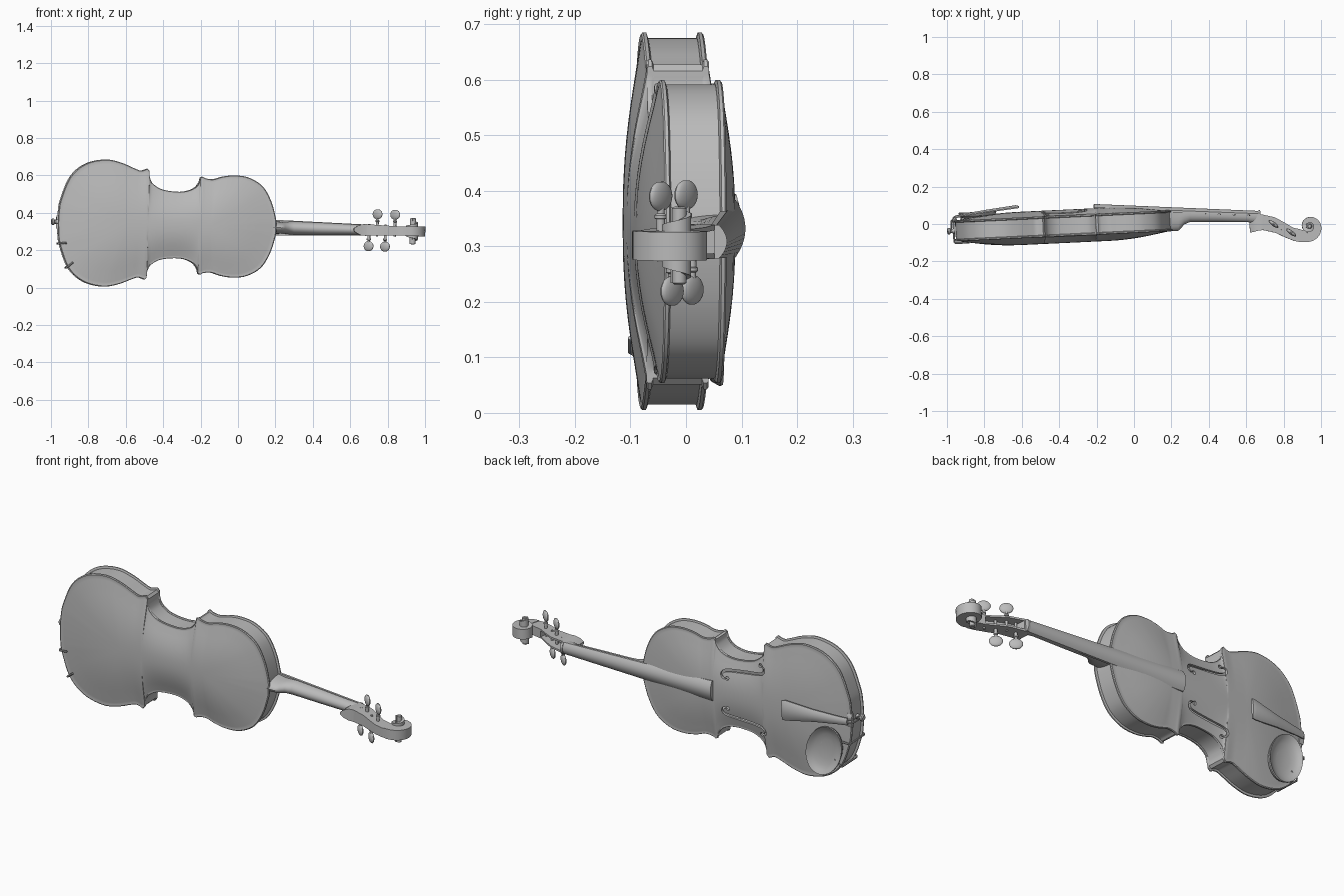
import bpy, bmesh, math
from mathutils import Vector, Matrix

cube = bpy.data.objects.get("Cube")
if cube:
    bpy.data.objects.remove(cube, do_unlink=True)

GREY = 0.5
mat = bpy.data.materials.new("plain grey")
mat.use_nodes = True
mat.diffuse_color = (GREY, GREY, GREY, 1)
mat.node_tree.nodes["Principled BSDF"].inputs["Base Color"].default_value = (GREY, GREY, GREY, 1)

# Instrument frame: x along the neck, y out of the belly, z across; slightly tilted in the world
POSE = Matrix.Translation((0, .008, .326)) @ Matrix.Rotation(.047, 4, 'Z') @ Matrix.Rotation(.0265, 4, 'Y')


def loft(name, rings, caps=True):
    """Skin a list of equal closed rings."""
    bm = bmesh.new()
    rows = [[bm.verts.new(p) for p in ring] for ring in rings]
    n = len(rows[0])
    for a, b in zip(rows, rows[1:]):
        for i in range(n):
            j = (i + 1) % n
            bm.faces.new((a[i], a[j], b[j], b[i]))
    if caps:
        bm.faces.new(rows[0])
        bm.faces.new(rows[-1])
    bmesh.ops.remove_doubles(bm, verts=bm.verts, dist=.00005)
    bmesh.ops.recalc_face_normals(bm, faces=bm.faces)
    mesh = bpy.data.meshes.new(name)
    bm.to_mesh(mesh)
    bm.free()
    mesh.transform(POSE)
    mesh.materials.append(mat)
    ob = bpy.data.objects.new(name, mesh)
    bpy.context.collection.objects.link(ob)
    return ob


def circle(centre, a, b, n=20):
    """Ellipse of points spanned by the vectors a and b."""
    c, a, b = Vector(centre), Vector(a), Vector(b)
    return [c + a * math.cos(t) + b * math.sin(t) for t in (math.tau * i / n for i in range(n))]


def turned(name, centre, axis, profile, n=20):
    """Turned part: profile is (distance along axis, radius)."""
    axis = Vector(axis).normalized()
    side = axis.orthogonal().normalized()
    other = axis.cross(side)
    return loft(name, [circle(Vector(centre) + axis * d, side * r, other * r, n) for d, r in profile])


def tube(name, path, normal, r):
    path, normal = [Vector(p) for p in path], Vector(normal).normalized()
    rings = []
    for i, p in enumerate(path):
        t = (path[min(i + 1, len(path) - 1)] - path[max(i - 1, 0)]).normalized()
        rings.append(circle(p, normal * r, t.cross(normal) * r, 10))
    return loft(name, rings)


def spline(pts, steps=5):
    """Catmull-Rom curve through 2D points."""
    p = [Vector(q) for q in pts]
    p = [2 * p[0] - p[1]] + p + [2 * p[-1] - p[-2]]
    out = []
    for a, b, c, d in zip(p, p[1:], p[2:], p[3:]):
        for k in range(steps):
            t = k / steps
            out.append(.5 * (2 * b + (c - a) * t + (2 * a - 5 * b + 4 * c - d) * t * t
                             + (3 * b - a - 3 * c + d) * t ** 3))
    return out + [p[-2]]


# Body outline, one half: lower bout, waist, upper bout, with sharp corners between
lower = [(-.967, 0), (-.964, .06), (-.953, .125), (-.905, .245), (-.825, .315), (-.72, .34),
         (-.635, .325), (-.565, .297), (-.53, .286), (-.495, .297)]
waist = [(-.484, .285), (-.482, .255), (-.464, .218), (-.41, .187), (-.315, .178), (-.25, .195),
         (-.218, .228), (-.21, .258)]
upper = [(-.198, .262), (-.18, .253), (-.14, .25), (-.09, .265), (-.025, .273), (.05, .263),
         (.125, .218), (.173, .138), (.2, .045), (.203, 0)]
half = spline(lower) + spline(waist) + spline(upper)
outline = half + [Vector((p.x, -p.y)) for p in reversed(half[1:-1])]


def body_ring(s, y):
    """Outline shrunk towards a spine on the centre line."""
    ring = []
    for u, v in outline:
        c = min(max(u, -.6), -.15)
        ring.append((c + (u - c) * s, y, v * s))
    return ring


def plate(name, side, arch):
    edge, thick, rim = .056, .012, .96
    levels = [i * .93 / 10 for i in range(11)]

    def height(s):
        return edge + arch * (1 - (s / rim) ** 2.2) ** 1.3
    prof = [(s, height(s) - thick) for s in levels]
    prof += [(.975, edge - thick), (1, edge - .009), (1, edge - .003), (.988, edge), (.965, edge - .001)]
    prof += [(s, height(s)) for s in reversed(levels)]
    return loft(name, [body_ring(s, side * y) for s, y in prof], caps=False)


back = plate("back_plate", -1, .036)
belly = plate("belly_plate", 1, .03)
loft("ribs", [body_ring(.97, y) for y in (-.047, .047)], caps=False)

# Sound holes cut through the belly
f_path = spline([(-.287, .078), (-.265, .078), (-.256, .097), (-.28, .115), (-.37, .125),
                 (-.46, .135), (-.489, .15), (-.488, .172), (-.465, .178)], 4)
for sign in (1, -1):
    rings = []
    for i, p in enumerate(f_path):
        t = f_path[min(i + 1, len(f_path) - 1)] - f_path[max(i - 1, 0)]
        n = Vector((-t.y, t.x)).normalized() * (.003 + .004 * math.sin(math.pi * i / (len(f_path) - 1)))
        a, b = p + n, p - n
        rings.append([(q.x, y, sign * q.y) for q, y in ((a, .03), (a, .13), (b, .13), (b, .03))])
    cutters = [loft("sound_hole_cutter", rings)]
    for end in (f_path[0], f_path[-1]):
        cutters.append(turned("eye_cutter", (end.x, .03, sign * end.y), (0, 1, 0), [(0, .01), (.1, .01)], 14))
    for cutter in cutters:
        mod = belly.modifiers.new("cut", 'BOOLEAN')
        mod.operation, mod.solver, mod.object = 'DIFFERENCE', 'EXACT', cutter
        bpy.context.view_layer.objects.active = belly
        bpy.ops.object.modifier_apply(modifier=mod.name)
        bpy.data.objects.remove(cutter, do_unlink=True)


def arched(x, base, side, peak, h, n=12):
    """Flat-bottomed section with a curved top."""
    top = [(x, base + side + (peak - side) * (1 - k * k), h * k) for k in (1 - 2 * i / n for i in range(n + 1))]
    return [(x, base, -h), (x, base, h)] + top


# Fingerboard, nut and neck
loft("fingerboard", [arched(-.21, .077, .014, .032, .052), arched(.665, .006, .01, .025, .03)])
loft("nut", [arched(x, .004, .016, .03, .03) for x in (.665, .677)])
neck = []
for x, bottom, top, h in [(.185, -.056, .046, .036), (.235, -.055, .042, .031), (.25, -.042, .04, .031),
                          (.268, -.023, .038, .033), (.3, -.011, .036, .036), (.45, -.019, .023, .033),
                          (.61, -.027, .01, .029), (.67, -.045, .007, .029)]:
    neck.append([(x, top - (top - bottom) * math.sin(math.pi * i / 14), h * math.cos(math.pi * i / 14))
                 for i in range(15)])
loft("neck", neck)

# Pegbox: open trough lofted into the throat of the scroll
box = []
for x, bottom, top, h, floor in [(.617, -.083, -.02, .006, -.02), (.635, -.081, .005, .02, .005),
                                 (.66, -.075, .012, .03, .012), (.685, -.073, .011, .031, .011),
                                 (.688, -.073, .01, .031, -.045), (.754, -.091, -.008, .028, -.066),
                                 (.8, -.115, -.036, .026, -.09), (.845, -.136, -.066, .024, -.11),
                                 (.85, -.138, -.068, .024, -.068), (.885, -.147, -.078, .024, -.078),
                                 (.92, -.147, -.09, .024, -.09)]:
    w = h * .68
    box.append([(x, top, -h), (x, bottom, -h), (x, bottom, h), (x, top, h),
                (x, top, w), (x, floor, w), (x, floor, -w), (x, top, -w)])
loft("pegbox", box)

# Scroll: a spiral band that widens sideways as it winds in
scroll = []
for i in range(81):
    t = i / 40
    r = .01 + .078 * math.exp(-1.25 * t)
    h = .026 + .042 * min(max((t - .75) / 1.1, 0), 1)
    a = math.tau * t - math.radians(110)
    scroll.append([(.935 + q * math.cos(a), -.064 + q * math.sin(a), z)
                   for q, z in ((r, -h), (r, h), (r * .35, h), (r * .35, -h))])
loft("scroll", scroll)
turned("scroll_eye", (.935, -.064, -.07), (0, 0, 1), [(0, .009), (.003, .013), (.137, .013), (.14, .009)])

# Tuning pegs: tapered shaft, collar and flat oval head
for x, y, sign in [(.743, -.043, 1), (.835, -.093, 1), (.7, -.03, -1), (.786, -.07, -1)]:
    turned("peg_shaft", (x, y, 0), (0, 0, sign),
           [(-.032, .006), (.045, .008), (.046, .011), (.052, .011), (.055, .007), (.07, .007)], 14)
    tilt = math.radians(-40)
    wide, thin = Vector((math.cos(tilt), math.sin(tilt), 0)), Vector((-math.sin(tilt), math.cos(tilt), 0))
    head = []
    for k in range(1, 12):
        a = math.pi * k / 12
        head.append(circle((x, y, sign * (.086 - .027 * math.cos(a))),
                           wide * .032 * math.sin(a), thin * .011 * math.sin(a)))
    loft("peg_head", head)

# Tailpiece, its gut loop, saddle and end button
loft("tailpiece", [arched(x, y, .006, top, h) for x, y, top, h in
                   [(-.955, .072, .01, .018), (-.9, .078, .013, .021), (-.78, .09, .016, .031),
                    (-.63, .104, .018, .052), (-.612, .106, .012, .05)]])
for z in (-.009, .009):
    tube("tail_gut", [(-.93, .076, z), (-.962, .068, z), (-.976, .055, z), (-.979, 0, z)], (0, 0, 1), .003)
loft("saddle", [arched(x, .045, .012, .02, .035) for x in (-.971, -.945)])
turned("end_button", (-.96, 0, 0), (-1, 0, 0),
       [(0, .013), (.012, .012), (.016, .009), (.022, .011), (.026, .018), (.035, .018), (.04, .012)])

# Chin rest: hollow oval cup beside the tailpiece
along, across = Vector((.4, 0, -.917)), Vector((.917, 0, .4))
cup = [(.3, .058), (.7, .062), (.93, .075), (1, .091), (.985, .096), (.95, .094),
       (.85, .085), (.65, .076), (.4, .071), (.1, .069)]
loft("chin_rest", [circle((-.83, y, -.17), along * .135 * s, across * .095 * s, 40) for s, y in cup])

# Clamps hooking the chin rest around the edge
for x, z, inward in [(-.956, -.115, Vector((.99, 0, .1))), (-.91, -.24, Vector((.75, 0, .66)))]:
    rim = Vector((x, 0, z)) - inward * .006
    path = [rim + inward * d + Vector((0, y, 0)) for d, y in
            [(.05, .075), (.006, .075), (0, .068), (0, -.058), (.006, -.065), (.045, -.066)]]
    tube("chin_rest_clamp", path, inward.cross(Vector((0, 1, 0))), .005)

# Smooth shading with sharp edges kept
for ob in bpy.context.scene.objects:
    ob.select_set(ob.type == 'MESH' and mat.name in ob.data.materials)
bpy.context.view_layer.objects.active = belly
bpy.ops.object.shade_smooth_by_angle(angle=math.radians(35))
